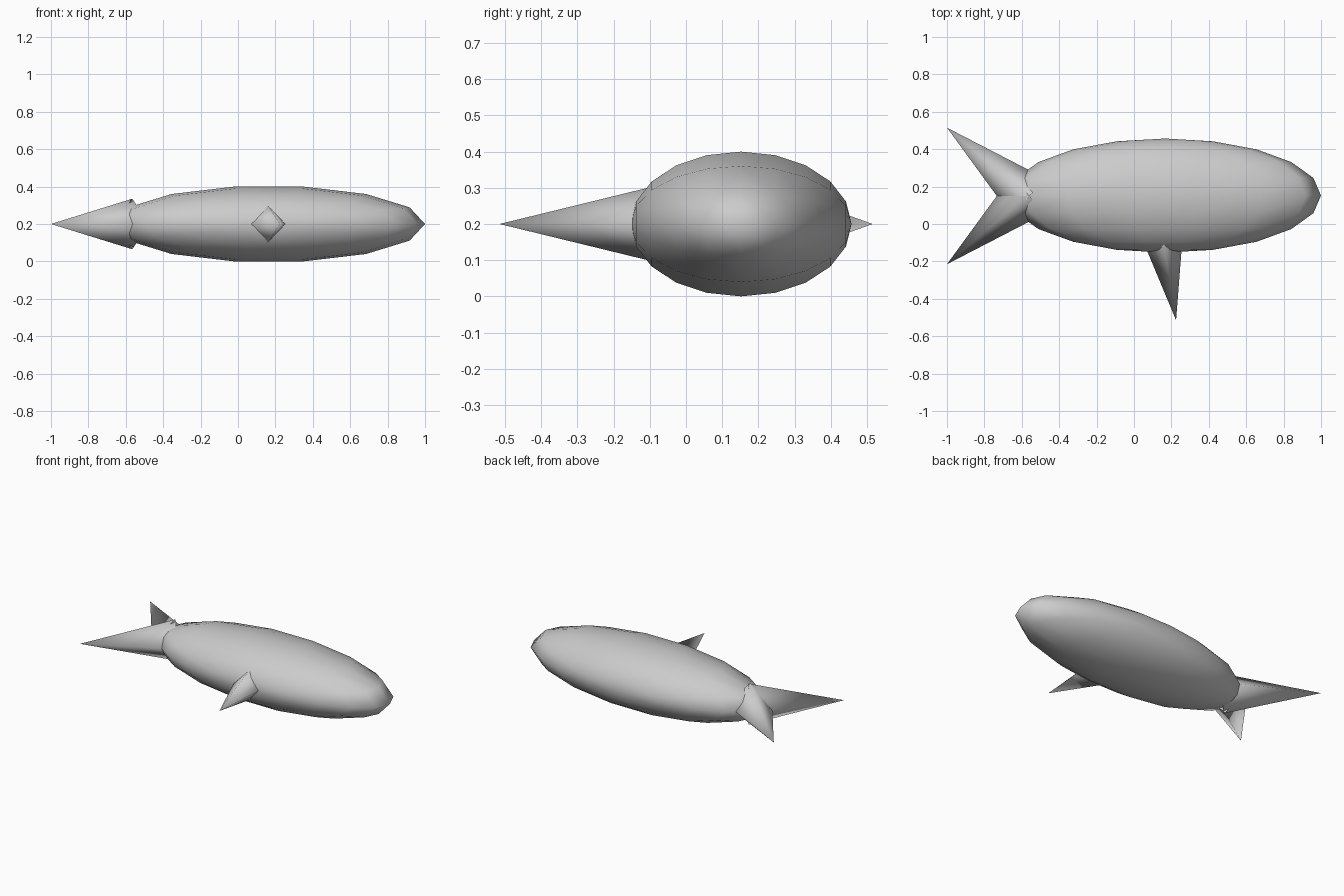
import bpy, bmesh
from math import sin, cos, pi, radians
from mathutils import Vector, Matrix

if "Cube" in bpy.data.objects:
    bpy.data.objects.remove(bpy.data.objects["Cube"])


def finish(name, bm):
    bmesh.ops.recalc_face_normals(bm, faces=bm.faces)
    for f in bm.faces:
        f.smooth = True
    me = bpy.data.meshes.new(name)
    bm.to_mesh(me)
    bm.free()
    ob = bpy.data.objects.new(name, me)
    bpy.context.collection.objects.link(ob)
    return ob


def ellipsoid(name, center, radii, segs, rings):
    """Low-poly ellipsoid with its poles along y and a vertex column facing +x."""
    bm = bmesh.new()
    c = Vector(center)

    def pt(lat, lon):
        return c + Vector((radii[0] * sin(lat) * cos(lon),
                           radii[1] * cos(lat),
                           radii[2] * sin(lat) * sin(lon)))

    rows = [[bm.verts.new(pt(pi * i / rings, 2 * pi * j / segs)) for j in range(segs)]
            for i in range(1, rings)]
    poles = [bm.verts.new(pt(0, 0)), bm.verts.new(pt(pi, 0))]
    for j in range(segs):
        k = (j + 1) % segs
        for a, b in zip(rows, rows[1:]):
            bm.faces.new((a[j], a[k], b[k], b[j]))
        bm.faces.new((poles[0], rows[0][k], rows[0][j]))
        bm.faces.new((poles[1], rows[-1][j], rows[-1][k]))
    return finish(name, bm)


def spike(name, tip, angle, length, radius):
    """Four-sided cone lying flat; angle is the heading from the tip to the base."""
    bm = bmesh.new()
    d = Vector((cos(radians(angle)), sin(radians(angle)), 0))
    rot = (-d).to_track_quat('Z', 'Y').to_matrix().to_4x4()
    mid = Vector(tip) + d * length / 2
    bmesh.ops.create_cone(bm, cap_ends=True, segments=4, radius1=radius, radius2=0,
                          depth=length, matrix=Matrix.Translation(mid) @ rot)
    bmesh.ops.remove_doubles(bm, verts=bm.verts, dist=1e-5)
    ob = finish(name, bm)
    # keep the base cap crisp
    for p in ob.data.polygons:
        if len(p.vertices) == 4:
            p.use_smooth = False
            for ek in p.edge_keys:
                for e in ob.data.edges:
                    if e.key == ek:
                        e.use_edge_sharp = True
    return ob


# Body
ellipsoid("body", (0.165, 0.152, 0.2), (0.835, 0.305, 0.205), 14, 10)

# Forked tail
for side, label in ((1, "upper"), (-1, "lower")):
    spike("tail_" + label, (-1, 0.15 + side * 0.365, 0.2), -side * 40.6, 0.573, 0.135)

# Single fin
spike("fin", (0.225, -0.515, 0.2), 99.1, 0.44, 0.106)
